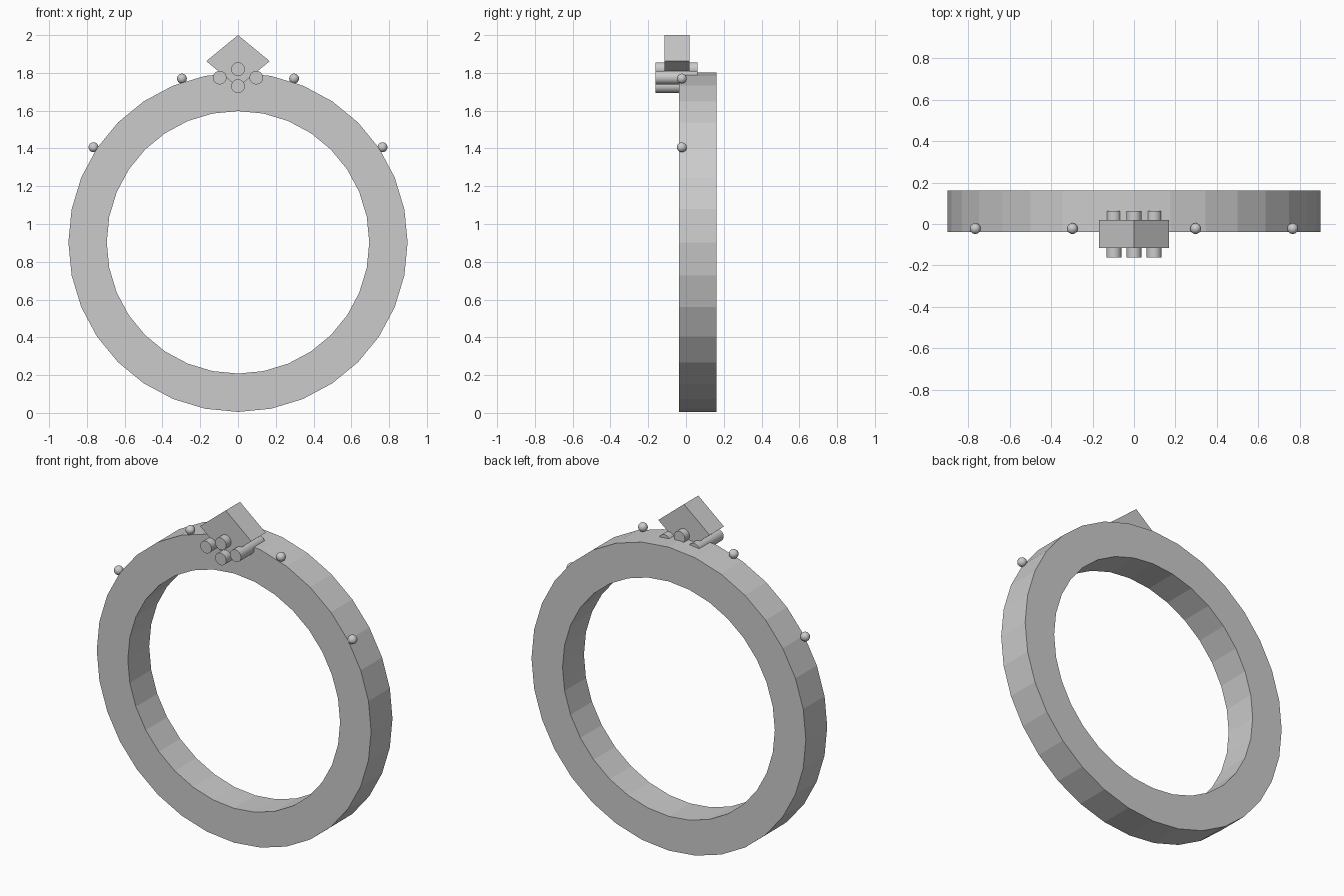
import bpy, bmesh
from math import sin, cos, pi, radians

if "Cube" in bpy.data.objects:
    bpy.data.objects.remove(bpy.data.objects["Cube"])


def band(name, ro, ri, y0, y1, zc, n=32):
    """Flat-sided ring whose axis runs along y."""
    bm = bmesh.new()
    rings = []
    for i in range(n):
        a = 2 * pi * i / n
        rings.append([bm.verts.new((r * sin(a), y, zc + r * cos(a)))
                      for r, y in ((ro, y0), (ro, y1), (ri, y1), (ri, y0))])
    for i in range(n):
        a, b = rings[i], rings[(i + 1) % n]
        for k in range(4):
            m = (k + 1) % 4
            bm.faces.new((a[k], a[m], b[m], b[k]))
    bmesh.ops.recalc_face_normals(bm, faces=bm.faces)
    mesh = bpy.data.meshes.new(name)
    bm.to_mesh(mesh)
    bm.free()
    obj = bpy.data.objects.new(name, mesh)
    bpy.context.collection.objects.link(obj)


# Ring band
band("ring_band", 0.898, 0.695, -0.038, 0.162, 0.903)

# Gem: square block standing on its edge
bpy.ops.mesh.primitive_cylinder_add(vertices=4, radius=1, depth=1,
                                    location=(0, -0.048, 1.862),
                                    rotation=(radians(90), 0, 0))
gem = bpy.context.object
gem.name = "gem"
gem.scale = (0.168, 0.138, 0.134)

# Setting pins under the gem
for x, z in ((0, 1.82), (0, 1.73), (-0.097, 1.775), (0.097, 1.775)):
    bpy.ops.mesh.primitive_cylinder_add(vertices=32, radius=0.036, depth=0.224,
                                        location=(x, -0.05, z),
                                        rotation=(radians(90), 0, 0))
    bpy.context.object.name = "setting_pin"
    bpy.ops.object.shade_smooth_by_angle()

# Small beads on the shoulders
for side in (-1, 1):
    for x, z in ((0.297, 1.77), (0.765, 1.406)):
        bpy.ops.mesh.primitive_uv_sphere_add(segments=32, ring_count=16, radius=0.026,
                                             location=(side * x, -0.022, z))
        bpy.context.object.name = "bead"
